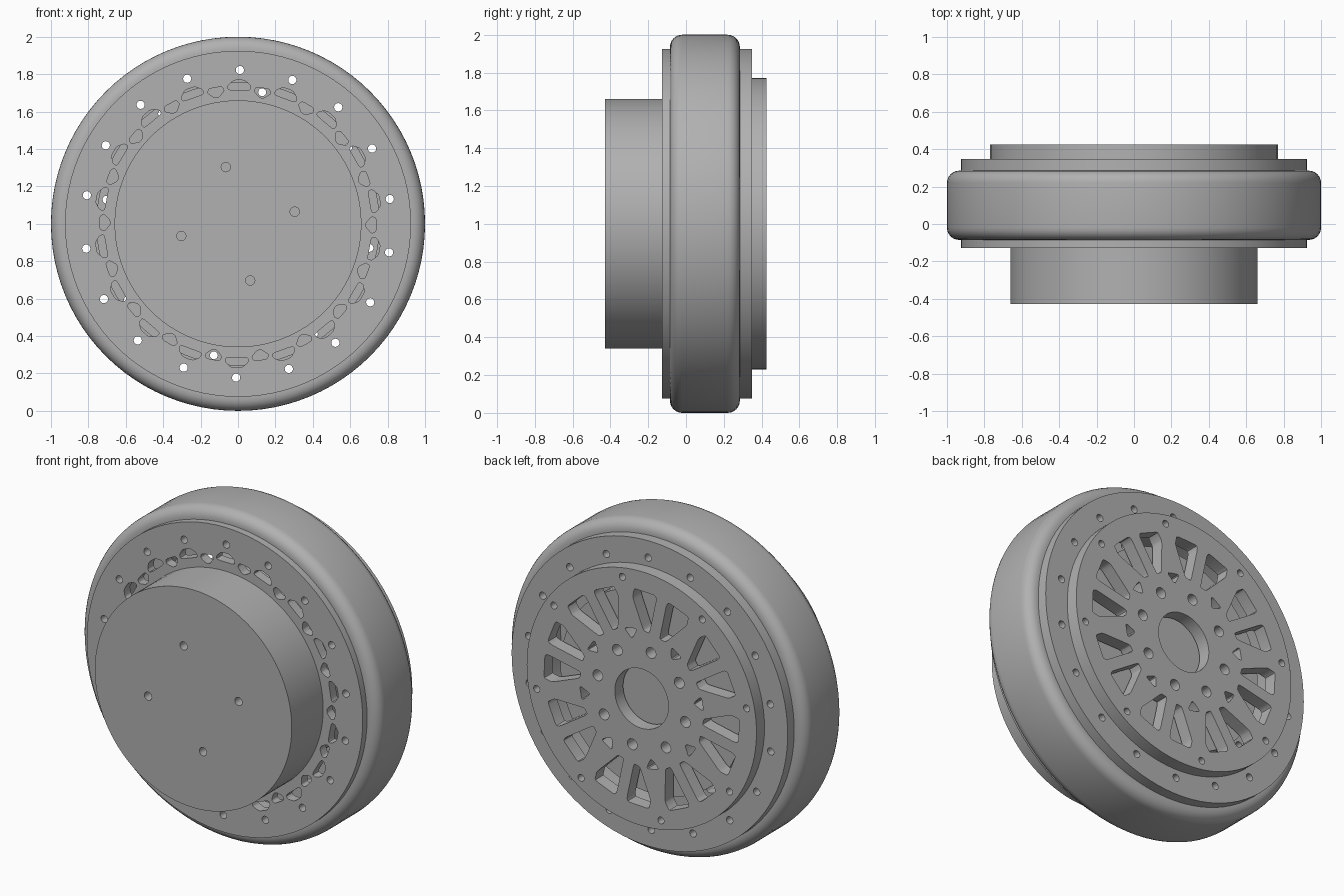
import bpy
import bmesh
from math import cos, sin, pi, radians
from mathutils import Vector, Matrix

cube = bpy.data.objects.get("Cube")
if cube:
    bpy.data.objects.remove(cube)

CENTRE = Vector((0, 0, 1))
grey = bpy.data.materials.new("plain grey")
grey.use_nodes = True
COLOUR = (0.44, 0.44, 0.44, 1)
grey.diffuse_color = COLOUR
grey.node_tree.nodes["Principled BSDF"].inputs["Base Color"].default_value = COLOUR


def finish(name, mesh, angle=35):
    mesh.materials.clear()
    mesh.materials.append(grey)
    obj = bpy.data.objects.new(name, mesh)
    bpy.context.collection.objects.link(obj)
    bpy.ops.object.select_all(action="DESELECT")
    obj.select_set(True)
    bpy.context.view_layer.objects.active = obj
    bpy.ops.object.shade_smooth_by_angle(angle=radians(angle))
    return obj


def circle(radius, at=(0, 0), n=16):
    return [Vector((at[0] + radius * cos(2 * pi * i / n),
                    at[1] + radius * sin(2 * pi * i / n))) for i in range(n)]


def polar(r, degrees):
    return r * cos(radians(degrees)), r * sin(radians(degrees))


def hole_ring(count, r, start, radius):
    return [circle(radius, polar(r, start + 360 * i / count)) for i in range(count)]


def window(points, degrees, side=1, corner=0.25):
    """Rounded polygon given as (radial, sideways), turned about the axis."""
    pts = [Vector((u, v * side)) for u, v in points]
    turn = Matrix.Rotation(radians(degrees), 2)
    out = []
    for i, p in enumerate(pts):
        a = p.lerp(pts[i - 1], corner)
        b = p.lerp(pts[(i + 1) % len(pts)], corner)
        for t in (0, 0.33, 0.67, 1):
            out.append(turn @ a.lerp(p, t).lerp(p.lerp(b, t), t))
    return out


def plate(name, loops, y0, y1):
    """Flat plate: first loop is the outline, the others are openings."""
    curve = bpy.data.curves.new(name, "CURVE")
    curve.dimensions = "2D"
    curve.fill_mode = "BOTH"
    curve.extrude = (y1 - y0) / 2
    for loop in loops:
        spline = curve.splines.new("POLY")
        spline.points.add(len(loop) - 1)
        for point, p in zip(spline.points, loop):
            point.co = (p.x, p.y, 0, 1)
        spline.use_cyclic_u = True
    temp = bpy.data.objects.new(name + " outline", curve)
    bpy.context.collection.objects.link(temp)
    deps = bpy.context.evaluated_depsgraph_get()
    mesh = bpy.data.meshes.new_from_object(temp.evaluated_get(deps))
    bpy.data.objects.remove(temp)
    # stand the plate upright, facing the front
    move = Matrix.Translation(CENTRE + Vector((0, (y0 + y1) / 2, 0)))
    mesh.transform(move @ Matrix.Rotation(pi / 2, 4, "X"))
    bm = bmesh.new()
    bm.from_mesh(mesh)
    bmesh.ops.remove_doubles(bm, verts=bm.verts, dist=0.0001)
    bmesh.ops.recalc_face_normals(bm, faces=bm.faces)
    bm.to_mesh(mesh)
    bm.free()
    return finish(name, mesh)


# Outer ring with rounded shoulders, spun round the axle
Y0, Y1, ROUND, INNER = -0.085, 0.285, 0.065, 0.89
profile = [(INNER, Y0)]
for y, start in ((Y0 + ROUND, -90), (Y1 - ROUND, 0)):
    for i in range(7):
        dr, dy = polar(ROUND, start + 15 * i)
        profile.append((1 - ROUND + dr, y + dy))
profile.append((INNER, Y1))
bm = bmesh.new()
ring = [bm.verts.new((r, y, 0)) for r, y in profile]
edges = [bm.edges.new((ring[i - 1], v)) for i, v in enumerate(ring)]
bmesh.ops.spin(bm, geom=ring + edges, cent=(0, 0, 0), axis=(0, 1, 0),
               angle=2 * pi, steps=96, use_merge=True)
bmesh.ops.remove_doubles(bm, verts=bm.verts, dist=0.0001)
bmesh.ops.recalc_face_normals(bm, faces=bm.faces)
bmesh.ops.translate(bm, verts=bm.verts, vec=CENTRE)
mesh = bpy.data.meshes.new("outer_ring")
bm.to_mesh(mesh)
bm.free()
finish("outer_ring", mesh)

# Bolted flanges on both sides, the front one with two kinds of vents
bolts = hole_ring(18, 0.822, 89.3, 0.022)
wide_vent = [(0.715, -0.06), (0.715, 0.06), (0.74, 0.06), (0.768, 0.028),
             (0.768, -0.028), (0.74, -0.06)]
small_vent = [(0.685, -0.012), (0.715, -0.045), (0.738, -0.035),
              (0.738, 0.035), (0.715, 0.045), (0.685, 0.012)]
vents = []
for i in range(18):
    vents.append(window(wide_vent, 89.5 + 20 * i))
    vents.append(window(small_vent, 79.5 + 20 * i))
plate("front_flange", [circle(0.925, n=96), circle(0.64, n=96)] + bolts + vents,
      -0.127, -0.07)
plate("back_flange", [circle(0.925, n=96), circle(0.755, n=96)] + bolts, 0.27, 0.348)

# Drum with four blind holes, and the core behind it
AXIS = 12.1
plate("drum_face", [circle(0.66, n=96)] + hole_ring(4, 0.31, AXIS, 0.025), -0.428, -0.37)
plate("drum_body", [circle(0.66, n=96)], -0.37, -0.07)
plate("hub_core", [circle(0.61, n=96)], -0.07, 0.33)

# Back cover: bore, bolt circles, spoke windows
slot = [(0.41, 0.035), (0.655, 0.035), (0.63, 0.185), (0.575, 0.185), (0.41, 0.075)]
notch = [(0.35, 0), (0.415, 0.045), (0.415, -0.045)]
openings = [circle(0.18, n=48)]
openings += hole_ring(8, 0.3, AXIS, 0.033)
openings += hole_ring(8, 0.715, AXIS + 22.5, 0.021)
for i in range(8):
    angle = AXIS + 45 * i
    openings += [window(slot, angle, side, 0.15) for side in (1, -1)]
    openings.append(window(notch, angle + 22.5))
plate("back_cover", [circle(0.77, n=96)] + openings, 0.345, 0.425)
